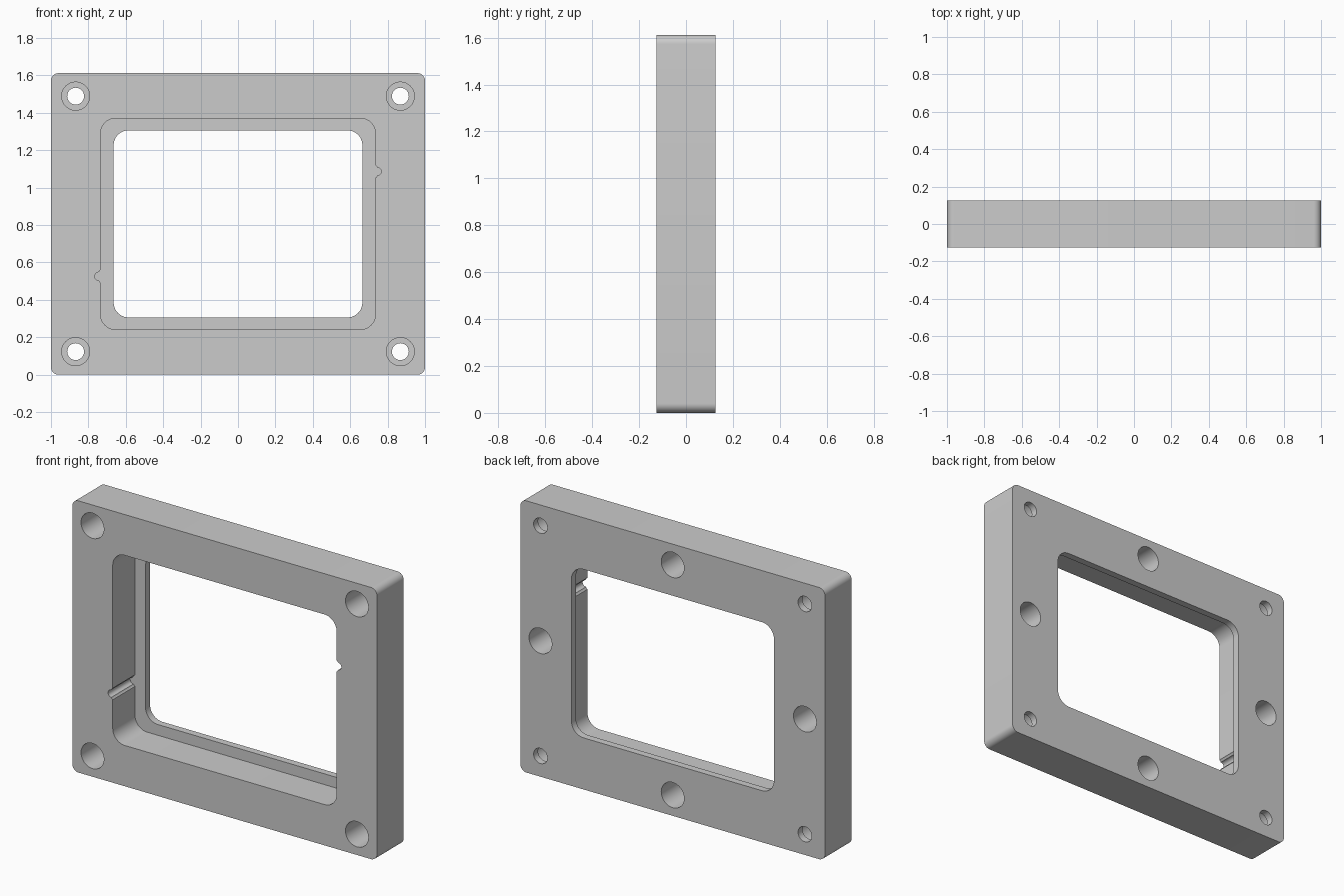
import bpy, bmesh
from math import sin, cos, pi, radians

if "Cube" in bpy.data.objects:
    bpy.data.objects.remove(bpy.data.objects["Cube"])

MID = 0.806                      # height of the frame's centre
FRONT, SEAT, BACK = -0.125, 0.083, 0.125


def rounded_rect(hw, hh, r, side=(), n=10):
    """Outline around the centre; side = extra points on the right edge, turned 180 degrees for the left."""
    def arc(cx, cz, a0):
        return [(cx + r * cos(a0 + pi / 2 * i / n), cz + r * sin(a0 + pi / 2 * i / n)) for i in range(n + 1)]
    half = arc(hw - r, r - hh, -pi / 2) + list(side) + arc(hw - r, hh - r, 0)
    return half + [(-x, -z) for x, z in half]


def circle(cx, cz, r, n=48):
    return [(cx + r * cos(2 * pi * i / n), cz + r * sin(2 * pi * i / n)) for i in range(n)]


def prism(name, outline, y0, y1):
    """Extrude an x/z outline from y0 to y1."""
    bm = bmesh.new()
    face = bm.faces.new([bm.verts.new((x, y0, z + MID)) for x, z in outline])
    ext = bmesh.ops.extrude_face_region(bm, geom=[face])
    verts = [v for v in ext["geom"] if isinstance(v, bmesh.types.BMVert)]
    bmesh.ops.translate(bm, verts=verts, vec=(0, y1 - y0, 0))
    bmesh.ops.recalc_face_normals(bm, faces=bm.faces)
    mesh = bpy.data.meshes.new(name)
    bm.to_mesh(mesh)
    bm.free()
    obj = bpy.data.objects.new(name, mesh)
    bpy.context.collection.objects.link(obj)
    return obj


# Frame plate
frame = prism("frame", rounded_rect(1.0, MID, 0.04), FRONT, BACK)
bpy.context.view_layer.objects.active = frame
frame.select_set(True)


def cut(outline, y0, y1):
    cutter = prism("cutter", outline, y0, y1)
    cutter.hide_render = True
    mod = frame.modifiers.new("cut", 'BOOLEAN')
    mod.operation, mod.solver, mod.object = 'DIFFERENCE', 'EXACT', cutter
    bpy.ops.object.modifier_apply(modifier=mod.name)
    bpy.data.objects.remove(cutter)


# Stepped front pocket with a small flared notch on each side
PX, NZ, NR = 0.735, 0.28, 0.022
notch = [(PX, NZ - 0.034), (PX + 0.004, NZ - 0.031), (PX + 0.007, NZ - 0.026)]
notch += [(PX + 0.009 + NR * cos(a), NZ + NR * sin(a)) for a in [radians(-90 + 15 * i) for i in range(13)]]
notch += [(x, 2 * NZ - z) for x, z in reversed(notch[:3])]
cut(rounded_rect(PX, 0.564, 0.08, notch), FRONT - 0.1, SEAT)

# Through window
cut(rounded_rect(0.665, 0.5, 0.08), FRONT - 0.1, BACK + 0.1)

# Counterbored corner holes
HX, HZ = 0.868, 0.683
for sx in (-1, 1):
    for sz in (-1, 1):
        cut(circle(sx * HX, sz * HZ, 0.075), FRONT - 0.1, SEAT)
        cut(circle(sx * HX, sz * HZ, 0.045), FRONT - 0.1, BACK + 0.1)

# Blind holes in the back, one in the middle of each side
for x, z in ((HX, 0), (-HX, 0), (0, HZ), (0, -HZ)):
    cut(circle(x, z, 0.075), -SEAT, BACK + 0.1)

bpy.ops.object.shade_smooth_by_angle(angle=radians(30))
